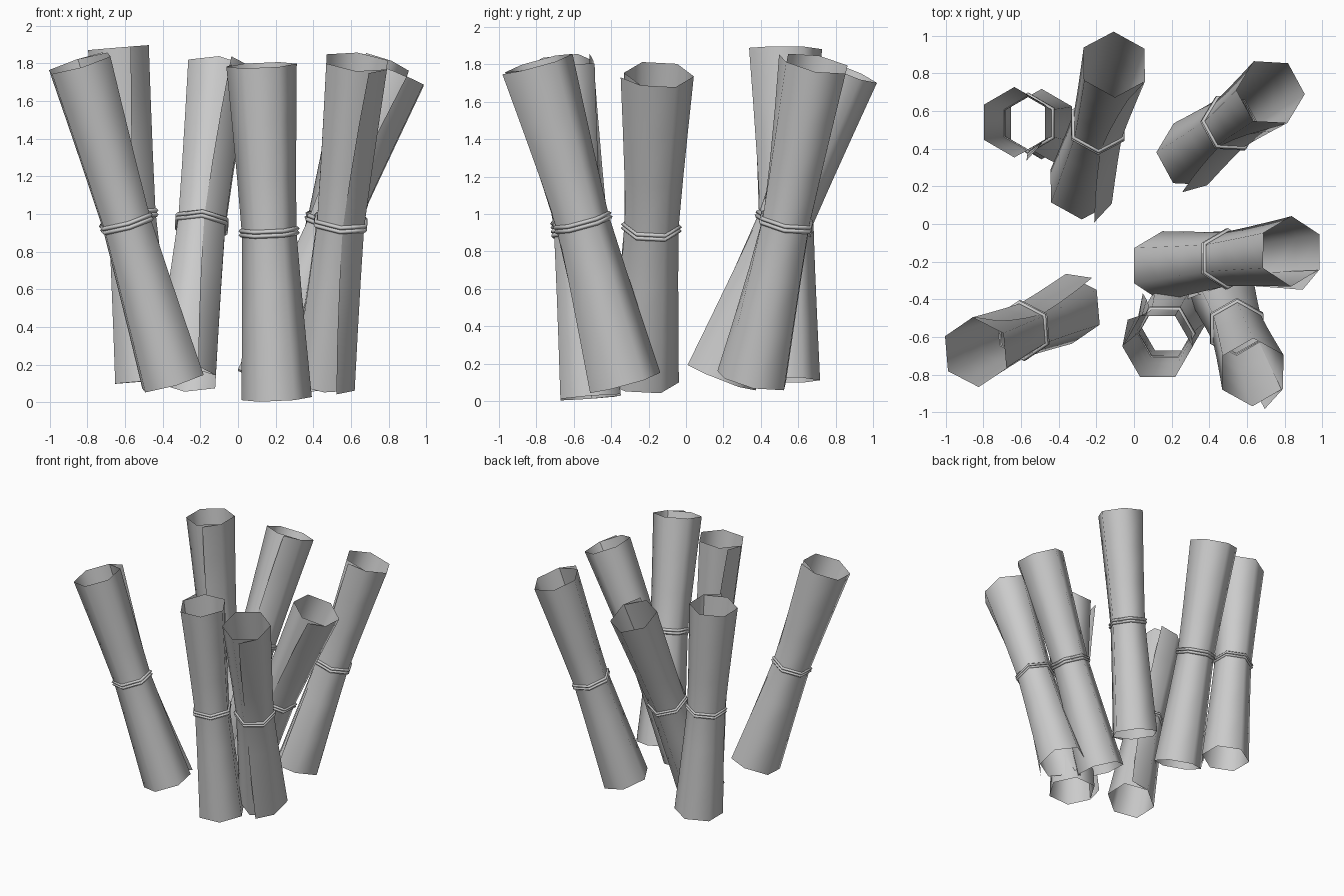
import bpy, bmesh
from math import radians, cos, sin
from mathutils import Vector, Matrix

if "Cube" in bpy.data.objects:
    bpy.data.objects.remove(bpy.data.objects["Cube"])

LENGTH, R_END, R_MID = 1.776, 0.187, 0.145
ROWS = 6

# top centre, bottom centre, angle of the corner where the loose flap starts
SCROLLS = [
    ((-0.84, -0.68, 1.80), (-0.345, -0.45, 0.11), 94),
    ((-0.635, 0.54, 1.885), (-0.49, 0.53, 0.11), -30),
    ((-0.105, 0.845, 1.765), (-0.28, 0.20, 0.13), -30),
    ((0.725, 0.70, 1.805), (0.30, 0.37, 0.11), -62),
    ((0.835, -0.145, 1.745), (0.15, -0.225, 0.11), -31),
    ((0.125, -0.65, 1.79), (0.205, -0.51, 0.02), 180),
    ((0.63, -0.785, 1.80), (0.46, -0.32, 0.11), -30),
]


def finish(bm, name, matrix):
    me = bpy.data.meshes.new(name)
    bm.to_mesh(me)
    bm.free()
    for p in me.polygons:
        p.use_smooth = True
    ob = bpy.data.objects.new(name, me)
    ob.matrix_world = matrix
    bpy.context.collection.objects.link(ob)


def grid(bm, rows, wrap=False):
    pts = [[bm.verts.new(p) for p in row] for row in rows]
    n, m = len(pts), len(pts[0])
    for i in range(n if wrap else n - 1):
        for j in range(m if wrap else m - 1):
            k, l = (i + 1) % n, (j + 1) % m
            bm.faces.new((pts[i][j], pts[i][l], pts[k][l], pts[k][j]))


def polar(r, deg, z):
    return Vector((r * cos(radians(deg)), r * sin(radians(deg)), z))


# rolled sheet: six sides pinched at the middle, outer edge flaring at both ends
def sheet_rows():
    rows = []
    for i in range(ROWS + 1):
        t = 2 * i / ROWS - 1
        f = abs(t) ** 1.15
        r = R_MID + (R_END - R_MID) * f
        z = t * LENGTH / 2
        row = [polar(r * (0.96 + 0.18 * f), -55 + 13 * f, z)]
        row += [polar(r, 60 * k, z) for k in range(6)]
        row.append(polar(r * 0.97, 358, z))
        rows.append(row)
    return rows


# tie: two thin cords side by side, following the six sides
def cord_rows(z0):
    return [[polar(0.151 + 0.012 * cos(radians(90 * j)), 60 * k,
                   z0 + 0.012 * sin(radians(90 * j))) for j in range(4)]
            for k in range(6)]


for n, (top, bottom, angle) in enumerate(SCROLLS, 1):
    top, bottom = Vector(top), Vector(bottom)
    turn = Vector((0, 0, 1)).rotation_difference(top - bottom).to_matrix().to_4x4()
    place = (Matrix.Translation((top + bottom) / 2) @ turn
             @ Matrix.Rotation(radians(angle), 4, 'Z'))
    bm = bmesh.new()
    grid(bm, sheet_rows())
    finish(bm, f"rolled_sheet_{n}", place)
    bm = bmesh.new()
    for z in (-0.011, 0.011):
        grid(bm, cord_rows(z), wrap=True)
    bmesh.ops.recalc_face_normals(bm, faces=bm.faces)
    finish(bm, f"tie_cord_{n}", place)
